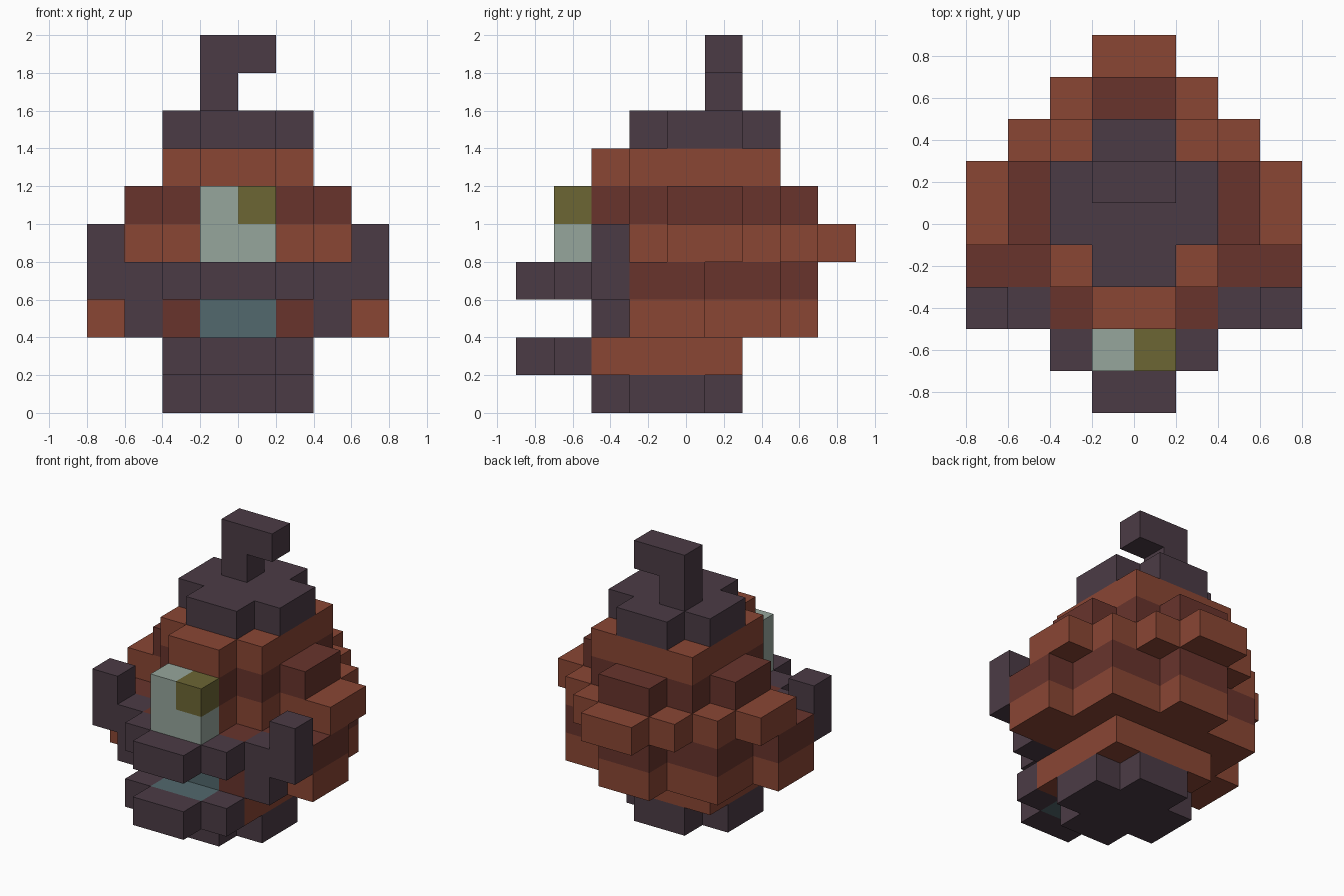
import bpy
import bmesh

cube = bpy.data.objects.get("Cube")
if cube:
    bpy.data.objects.remove(cube, do_unlink=True)


def material(name, srgb):
    lin = [((c / 255 + 0.055) / 1.055) ** 2.4 for c in srgb]
    m = bpy.data.materials.new(name)
    m.use_nodes = True
    m.diffuse_color = (*lin, 1)
    bsdf = next(n for n in m.node_tree.nodes if n.type == 'BSDF_PRINCIPLED')
    bsdf.inputs["Base Color"].default_value = (*lin, 1)
    bsdf.inputs["Roughness"].default_value = 0.9
    return m


PLUM = material("dark plum", (75, 59, 69))
RUST = material("rust orange", (138, 70, 52))
MAROON = material("maroon", (104, 52, 44))
PALE = material("pale grey green", (150, 166, 156))
OLIVE = material("olive", (108, 102, 52))
TEAL = material("slate teal", (82, 104, 109))


def prism(name, mat, outlines):
    """One object from extruded plan outlines: (points, z0, z1), points anticlockwise."""
    bm = bmesh.new()
    for pts, z0, z1 in outlines:
        face = bm.faces.new([bm.verts.new((x, y, z0)) for x, y in pts])
        ext = bmesh.ops.extrude_face_region(bm, geom=[face], use_keep_orig=True)
        top = [g for g in ext["geom"] if isinstance(g, bmesh.types.BMVert)]
        bmesh.ops.translate(bm, verts=top, vec=(0, 0, z1 - z0))
    bmesh.ops.recalc_face_normals(bm, faces=bm.faces[:])
    mesh = bpy.data.meshes.new(name)
    bm.to_mesh(mesh)
    bm.free()
    mesh.materials.append(mat)
    obj = bpy.data.objects.new(name, mesh)
    bpy.context.collection.objects.link(obj)
    return obj


def box(x0, x1, y0, y1, z0, z1):
    return [(x0, y0), (x1, y0), (x1, y1), (x0, y1)], z0, z1


def layer(name, mat, rows, z0, z1):
    """Slab with a stepped symmetric outline; rows are (half width, y0, y1) front to back."""
    right = [(w, y) for w, y0, y1 in rows for y in (y0, y1)]
    left = [(-x, y) for x, y in reversed(right)]
    return prism(name, mat, [(right + left, z0, z1)])


# Foot and stacked body layers, bottom to top
belly = [(.8, -.3, .1), (.6, .1, .5), (.2, .5, .7)]
layer("foot", PLUM, [(.2, -.5, -.3), (.4, -.3, .1), (.2, .1, .3)], 0, .2)
layer("body_base", RUST, [(.4, -.5, .3)], .2, .4)
layer("lower_belly", RUST, belly, .4, .6)
layer("upper_belly", MAROON, belly, .6, .8)
layer("middle_ring", RUST, [(.2, -.5, -.3), (.4, -.3, -.1), (.8, -.1, .3),
                            (.6, .3, .5), (.4, .5, .7), (.2, .7, .9)], .8, 1)
layer("upper_ring", MAROON, [(.2, -.5, -.3), (.4, -.3, -.1), (.6, -.1, .3),
                             (.4, .3, .5), (.2, .5, .7)], 1, 1.2)
layer("shoulder", RUST, [(.2, -.5, -.3), (.4, -.3, .5)], 1.2, 1.4)

# Cap and hooked stalk
layer("cap", PLUM, [(.2, -.3, -.1), (.4, -.1, .3), (.2, .3, .5)], 1.4, 1.6)
hook = prism("stalk", PLUM, [box(-.2, 0, .1, .3, 1.6, 1.8), box(-.2, .2, .1, .3, 1.8, 2)])

# Mouth: lips, tongue, throat and cheeks
layer("upper_lip", PLUM, [(.2, -.9, -.7), (.4, -.7, -.5)], .6, .8)
prism("lower_lip", PLUM, [box(-.2, .2, -.9, -.7, .2, .4),
                          box(-.4, -.2, -.7, -.5, .2, .4),
                          box(.2, .4, -.7, -.5, .2, .4)])
prism("tongue", TEAL, [box(-.2, .2, -.7, -.5, .2, .4)])
prism("throat", TEAL, [box(-.2, .2, -.5, -.3, .4, .6)])
prism("cheeks", MAROON, [box(-.4, -.2, -.5, -.3, .4, .6),
                         box(.2, .4, -.5, -.3, .4, .6),
                         box(-.4, .4, -.5, -.3, .6, .8)])

# Single eye with its pupil in the upper corner
prism("eye", PALE, [box(-.2, .2, -.7, -.5, .8, 1), box(-.2, 0, -.7, -.5, 1, 1.2)])
prism("pupil", OLIVE, [box(0, .2, -.7, -.5, 1, 1.2)])

# Stepped arms on both sides
for side, s in (("left", 1), ("right", -1)):
    inner, outer = sorted((.4 * s, .6 * s)), sorted((.6 * s, .8 * s))
    prism(side + "_arm", PLUM, [box(*inner, -.5, -.3, .4, .8),
                                box(*outer, -.5, -.3, .6, 1)])
